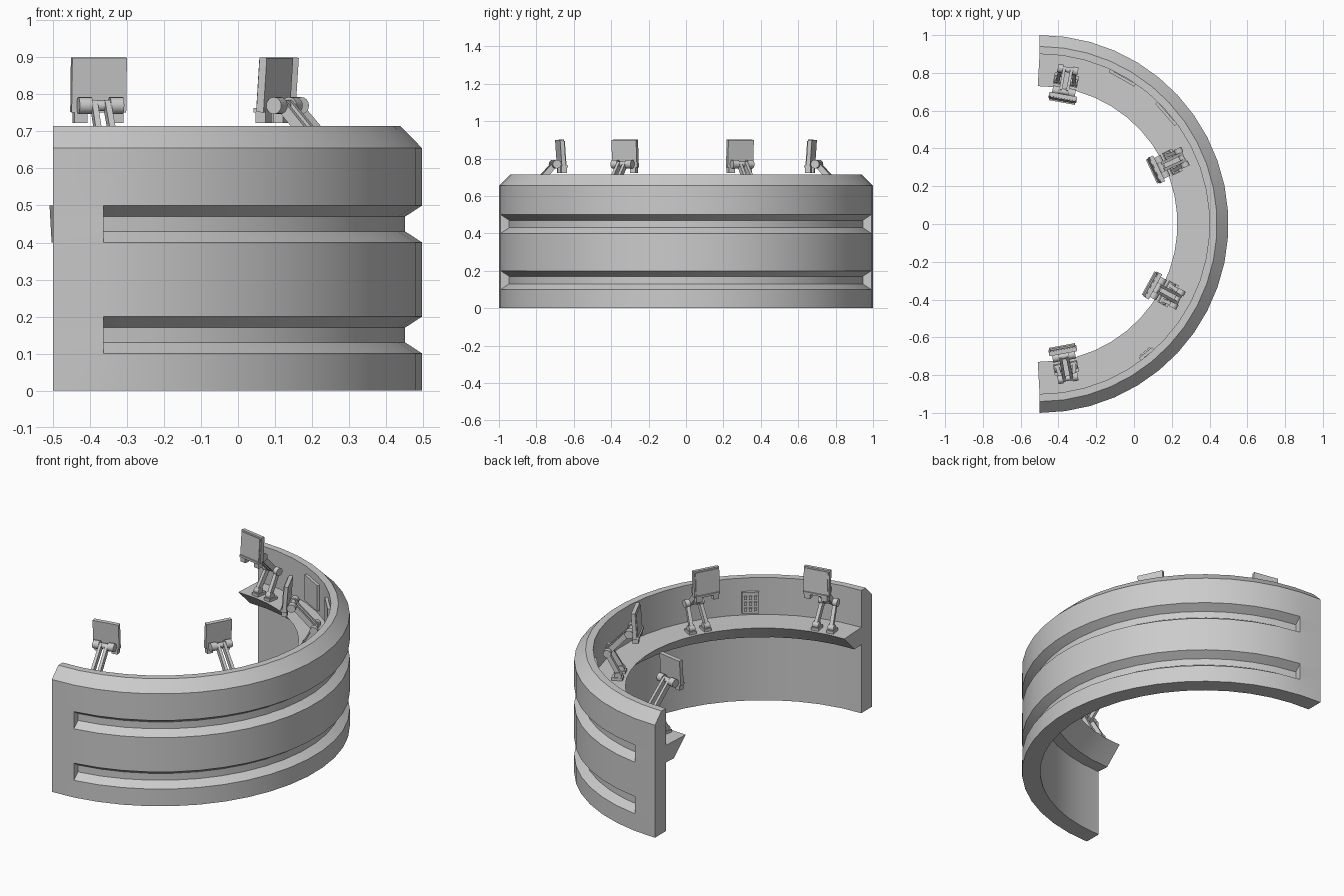
import bpy, bmesh
from math import radians, sin, cos, pi
from mathutils import Matrix, Vector

if "Cube" in bpy.data.objects:
    bpy.data.objects.remove(bpy.data.objects["Cube"])

CX, SEG = -0.5, 23          # centre of the half ring, facets along it


def finish(name, bm, smooth=False):
    bmesh.ops.recalc_face_normals(bm, faces=bm.faces)
    me = bpy.data.meshes.new(name)
    bm.to_mesh(me)
    bm.free()
    ob = bpy.data.objects.new(name, me)
    bpy.context.collection.objects.link(ob)
    if smooth:
        bpy.ops.object.select_all(action='DESELECT')
        ob.select_set(True)
        bpy.context.view_layer.objects.active = ob
        bpy.ops.object.shade_smooth_by_angle(angle=radians(25))
    return ob


def sweep(name, rings, lean=0.0):
    """rings: list of (facet index, profile of (r, z)); capped at both ends."""
    bm = bmesh.new()
    rows = []
    for i, prof in rings:
        a = -pi / 2 + pi * i / SEG
        end = lean if i in (0, SEG) else 0
        rows.append([bm.verts.new((CX + r * cos(a) - end * (0.9 - r), r * sin(a), z))
                     for r, z in prof])
    n = len(rows[0])
    for A, B in zip(rows, rows[1:]):
        for k in range(n):
            bm.faces.new((A[k], A[(k + 1) % n], B[(k + 1) % n], B[k]))
    bm.faces.new(rows[0])
    bm.faces.new(rows[-1])
    bmesh.ops.remove_doubles(bm, verts=bm.verts, dist=1e-5)
    bmesh.ops.dissolve_degenerate(bm, edges=bm.edges, dist=1e-5)
    return finish(name, bm, True)


def frame(deg):
    """Local x = outward radius, y = along the ring."""
    return Matrix.Translation((CX, 0, 0)) @ Matrix.Rotation(radians(deg), 4, 'Z')


def box(bm, m, loc, size, tilt=0):
    t = (m @ Matrix.Translation(loc) @ Matrix.Rotation(radians(tilt), 4, 'Y')
         @ Matrix.Diagonal((*size, 1)))
    bmesh.ops.create_cube(bm, size=1, matrix=t)


def bar(bm, m, p, q, w, h):
    p, q = Vector(p), Vector(q)
    d = q - p
    rot = d.to_track_quat('X', 'Z').to_matrix().to_4x4()
    bmesh.ops.create_cube(bm, size=1, matrix=m @ Matrix.Translation((p + q) / 2) @ rot
                          @ Matrix.Diagonal((d.length, w, h, 1)))


def pivot(bm, m, loc, rad, length):
    bmesh.ops.create_cone(bm, cap_ends=True, segments=16, radius1=rad, radius2=rad, depth=length,
                          matrix=m @ Matrix.Translation(loc) @ Matrix.Rotation(pi / 2, 4, 'X'))


# Curved wall with two grooves that stop one facet before each end
def wall_profile(depth):
    p = [(0.9, 0), (1, 0)]
    for z in (0.1, 0.4):
        p += [(1, z), (1 - depth, z + 0.03), (1 - depth, z + 0.07), (1, z + 0.1)]
    return p + [(1, 0.655), (0.94, 0.715), (0.9, 0.715)]


flat, cut = wall_profile(0), wall_profile(0.046)
sweep("curved_wall", [(0, flat), (1, flat)] + [(i, cut) for i in range(1, SEG)]
      + [(SEG - 1, flat), (SEG, flat)])

# Desk ledge on the inside
ledge = [(0.905, 0.4), (0.83, 0.4), (0.73, 0.5), (0.905, 0.5)]
sweep("desk_ledge", [(i, ledge) for i in range(SEG + 1)], lean=0.055)

# Four monitors on folding arms
for n, deg in enumerate((-79.6, -28.5, 25, 79.6), 1):
    m = frame(deg)

    bm = bmesh.new()
    box(bm, m, (0.682, 0, 0.826), (0.022, 0.15, 0.148), 4)
    box(bm, m, (0.669, 0, 0.827), (0.006, 0.134, 0.132), 4)
    finish(f"monitor_screen_{n}", bm)

    bm = bmesh.new()
    for s in (-1, 1):
        pivot(bm, m, (0.712, s * 0.043, 0.77), 0.023, 0.036)
        box(bm, m, (0.675, s * 0.05, 0.738), (0.03, 0.035, 0.03))
    box(bm, m, (0.672, 0, 0.757), (0.036, 0.14, 0.012))
    pivot(bm, m, (0.712, 0, 0.77), 0.015, 0.06)
    finish(f"monitor_bracket_{n}", bm, True)

    bm = bmesh.new()
    pivot(bm, m, (0.83, 0, 0.645), 0.014, 0.1)
    for s in (-1, 1):
        bar(bm, m, (0.71, s * 0.018, 0.775), (0.835, s * 0.02, 0.64), 0.016, 0.03)
        bar(bm, m, (0.835, s * 0.036, 0.65), (0.765, s * 0.044, 0.525), 0.02, 0.026)
        pivot(bm, m, (0.83, s * 0.04, 0.645), 0.022, 0.028)
        pivot(bm, m, (0.77, s * 0.044, 0.525), 0.019, 0.034)
        box(bm, m, (0.775, s * 0.044, 0.507), (0.06, 0.042, 0.018))
    finish(f"monitor_arm_{n}", bm, True)

# Two flat displays on the wall
for n, deg in enumerate((60.5, 41), 1):
    bm = bmesh.new()
    box(bm, frame(deg), (0.888, 0, 0.6), (0.016, 0.155, 0.15))
    finish(f"wall_display_{n}", bm)

# Keypad with rows of buttons
bm = bmesh.new()
m = frame(-50.5)
box(bm, m, (0.89, 0, 0.575), (0.016, 0.09, 0.125))
for row in range(3):
    for col in (-1, 0, 1):
        box(bm, m, (0.879, col * 0.026, 0.54 + row * 0.034), (0.012, 0.016, 0.018))
finish("keypad", bm)
